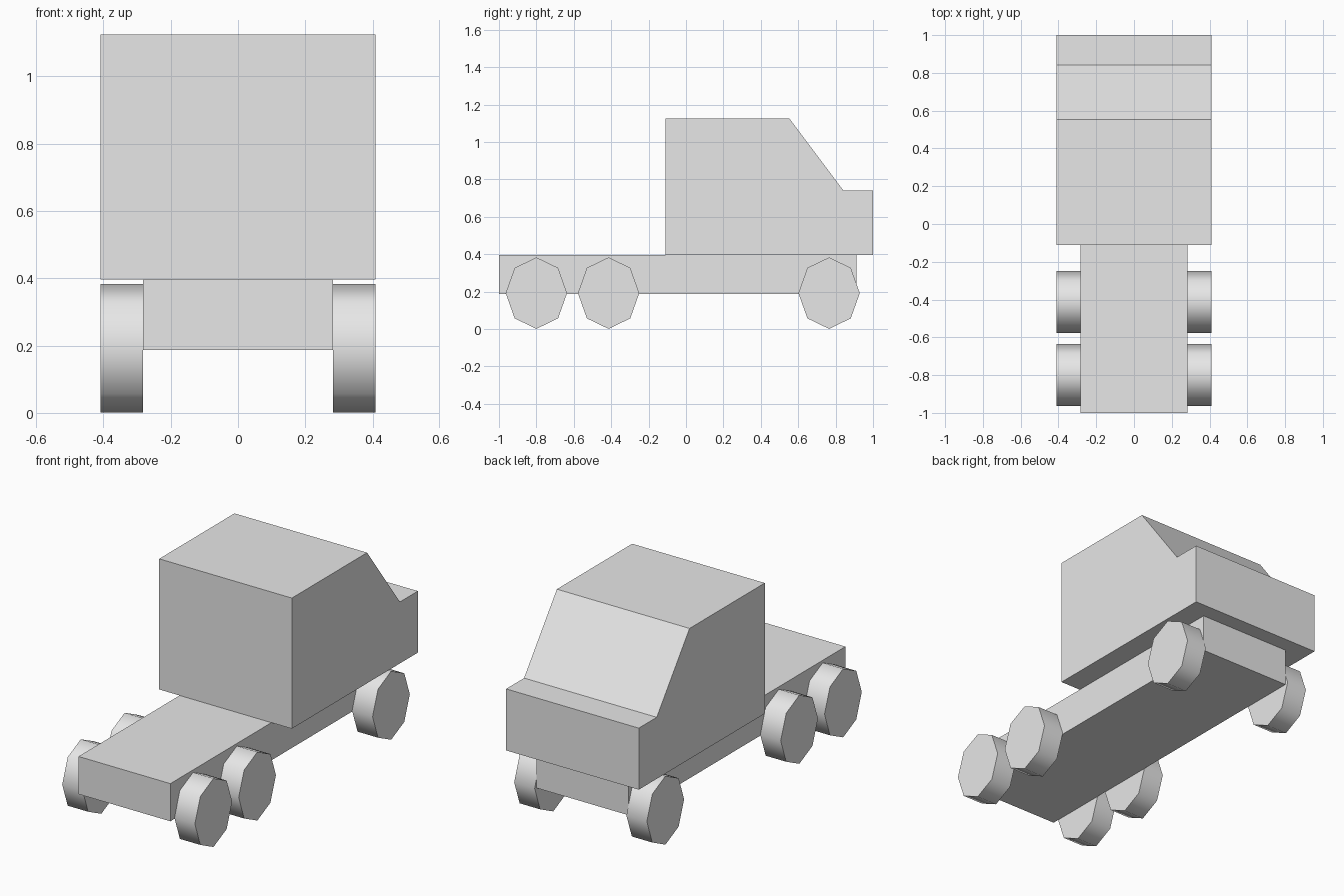
import bpy
import bmesh
import math

cube = bpy.data.objects.get("Cube")
if cube:
    bpy.data.objects.remove(cube, do_unlink=True)

# Single plain grey material
GREY = (0.8, 0.8, 0.8, 1.0)
grey = bpy.data.materials.new("plain grey")
grey.use_nodes = True
grey.diffuse_color = GREY
grey.node_tree.nodes["Principled BSDF"].inputs["Base Color"].default_value = GREY


def extrude_profile(name, profile, x0, x1):
    """Sweep a side (y, z) outline from x0 to x1 into a closed solid."""
    bm = bmesh.new()
    face = bm.faces.new([bm.verts.new((x0, y, z)) for y, z in profile])
    swept = bmesh.ops.extrude_face_region(bm, geom=[face], use_keep_orig=True)
    verts = [g for g in swept["geom"] if isinstance(g, bmesh.types.BMVert)]
    bmesh.ops.translate(bm, vec=(x1 - x0, 0, 0), verts=verts)
    bmesh.ops.recalc_face_normals(bm, faces=bm.faces)
    mesh = bpy.data.meshes.new(name)
    bm.to_mesh(mesh)
    bm.free()
    mesh.materials.append(grey)
    obj = bpy.data.objects.new(name, mesh)
    bpy.context.collection.objects.link(obj)
    return obj


# Long flat chassis
extrude_profile("chassis", [(-1, 0.187), (0.911, 0.187), (0.911, 0.397), (-1, 0.397)],
                -0.283, 0.283)

# Cab with sloped windscreen and short bonnet
extrude_profile("cab", [(-0.11, 0.397), (1, 0.397), (1, 0.74), (0.842, 0.74),
                        (0.553, 1.125), (-0.11, 1.125)], -0.409, 0.409)

# Six eight-sided wheels, slightly taller than long
RY, RZ = 0.164, 0.191
wheels = []
for axle, yc in (("rear", -0.8), ("middle", -0.414), ("nose", 0.765)):
    ring = [(yc + RY * math.cos(i * math.pi / 4), RZ + 0.001 + RZ * math.sin(i * math.pi / 4))
            for i in range(8)]
    for side, sx in (("left", 1), ("right", -1)):
        wheels.append(extrude_profile(f"{axle}_wheel_{side}", ring, sx * 0.283, sx * 0.409))

# Round the treads, keep the hub faces crisp
bpy.ops.object.select_all(action='DESELECT')
for wheel in wheels:
    wheel.select_set(True)
bpy.context.view_layer.objects.active = wheels[0]
bpy.ops.object.shade_smooth_by_angle(angle=math.radians(60))
